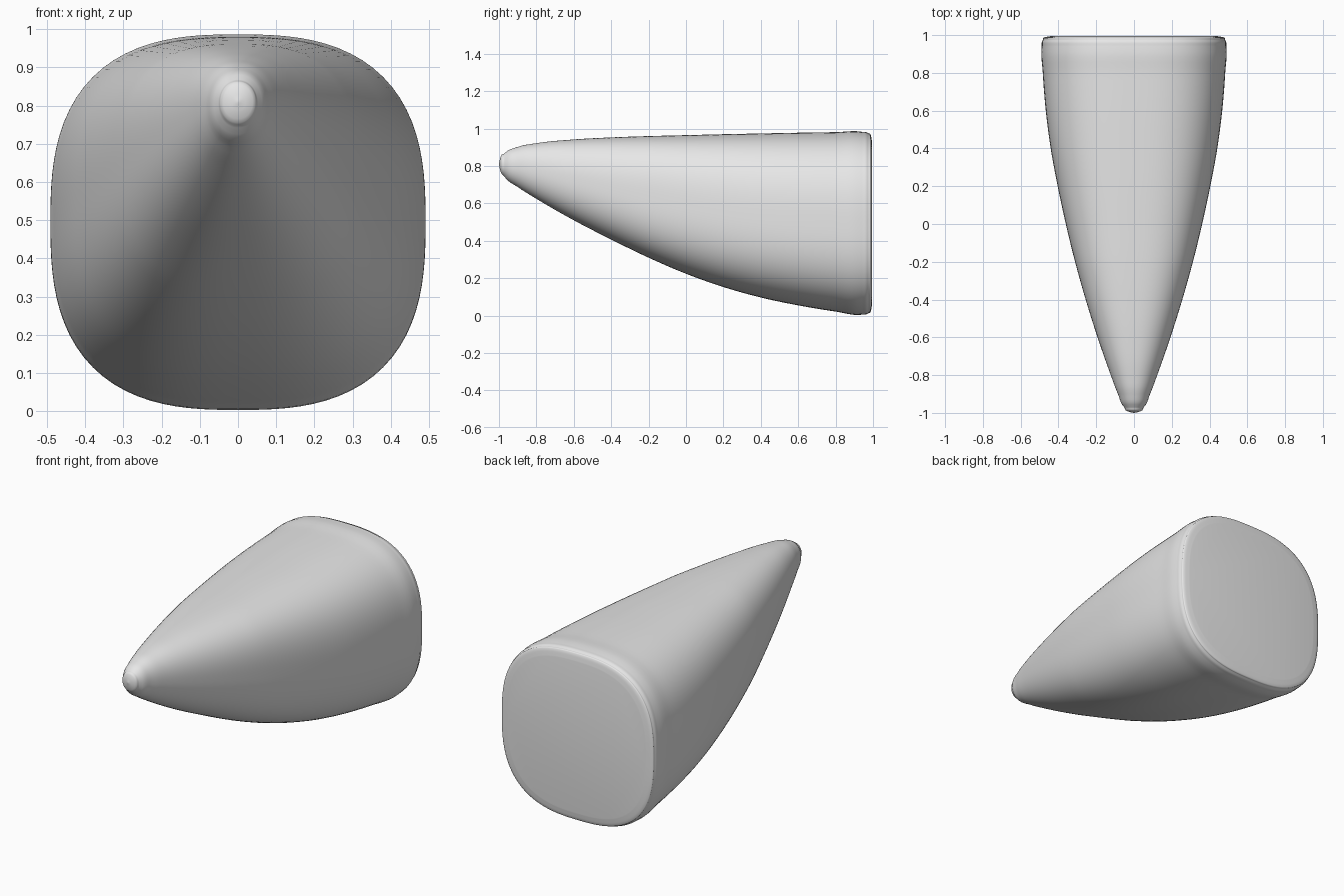
import bpy
import bmesh
from math import cos, sin, pi, copysign

cube = bpy.data.objects.get("Cube")
if cube:
    bpy.data.objects.remove(cube)

SEGMENTS = 96
STEPS = 5

# Stations along the body: y, underside z, top z, half width
STATIONS = [
    (-1.0, 0.808, 0.812, 0.002), (-0.995, 0.783, 0.837, 0.024),
    (-0.97, 0.742, 0.868, 0.052), (-0.9, 0.688, 0.902, 0.085),
    (-0.8, 0.625, 0.922, 0.123), (-0.6, 0.51, 0.942, 0.193),
    (-0.4, 0.407, 0.953, 0.256), (-0.2, 0.31, 0.96, 0.312),
    (0.0, 0.224, 0.965, 0.361), (0.2, 0.153, 0.97, 0.404),
    (0.4, 0.097, 0.974, 0.441), (0.6, 0.055, 0.978, 0.467),
    (0.8, 0.022, 0.981, 0.483), (0.94, 0.005, 0.983, 0.489),
    (0.975, 0.013, 0.975, 0.483), (0.99, 0.03, 0.958, 0.468),
    (0.995, 0.06, 0.928, 0.438),
]


def spline(a, b, c, d, t):
    """Smooth curve between b and c, allowing for uneven station spacing."""
    def slope(p, q, r):
        k = (q[0] - p[0]) / (r[0] - p[0])
        return [(1 - k) * (q[i] - p[i]) / (q[0] - p[0])
                + k * (r[i] - q[i]) / (r[0] - q[0]) for i in range(4)]
    h = c[0] - b[0]
    m = slope(a, b, c) if a else [(c[i] - b[i]) / h for i in range(4)]
    n = slope(b, c, d) if d else [(c[i] - b[i]) / h for i in range(4)]
    return [(2*t**3 - 3*t**2 + 1) * b[i] + (t**3 - 2*t**2 + t) * h * m[i]
            + (3*t**2 - 2*t**3) * c[i] + (t**3 - t**2) * h * n[i]
            for i in range(4)]


def rounded_square(y, low, high, half_width):
    """Ring of points: round at the nose, squarer toward the back."""
    power = 2.1 + 0.6 * min(1, (y + 1) / 0.8)
    mid, half_height = (low + high) / 2, (high - low) / 2
    ring = []
    for k in range(SEGMENTS):
        c, s = cos(2 * pi * k / SEGMENTS), sin(2 * pi * k / SEGMENTS)
        r = (abs(c)**power + abs(s)**power) ** (-1 / power)
        ring.append((half_width * c * r, y, mid + half_height * s * r))
    return ring


# Body lofted through the stations
sections = []
for i in range(len(STATIONS) - 1):
    before = STATIONS[i - 1] if i else None
    after = STATIONS[i + 2] if i + 2 < len(STATIONS) else None
    for s in range(STEPS):
        sections.append(spline(before, STATIONS[i], STATIONS[i + 1], after, s / STEPS))
sections.append(STATIONS[-1])

bm = bmesh.new()
rings = [[bm.verts.new(p) for p in rounded_square(*s)] for s in sections]
for a, b in zip(rings, rings[1:]):
    for k in range(SEGMENTS):
        j = (k + 1) % SEGMENTS
        bm.faces.new((a[k], a[j], b[j], b[k]))
bm.faces.new(rings[0])
bm.faces.new(rings[-1])
bmesh.ops.recalc_face_normals(bm, faces=bm.faces)
for face in bm.faces:
    face.smooth = True

mesh = bpy.data.meshes.new("tapered_body")
bm.to_mesh(mesh)
bm.free()
body = bpy.data.objects.new("tapered_body", mesh)
bpy.context.collection.objects.link(body)

# Plain light grey
grey = bpy.data.materials.new("light_grey")
grey.use_nodes = True
grey.diffuse_color = (0.8, 0.8, 0.8, 1)
grey.node_tree.nodes["Principled BSDF"].inputs["Base Color"].default_value = (0.8, 0.8, 0.8, 1)
mesh.materials.append(grey)
